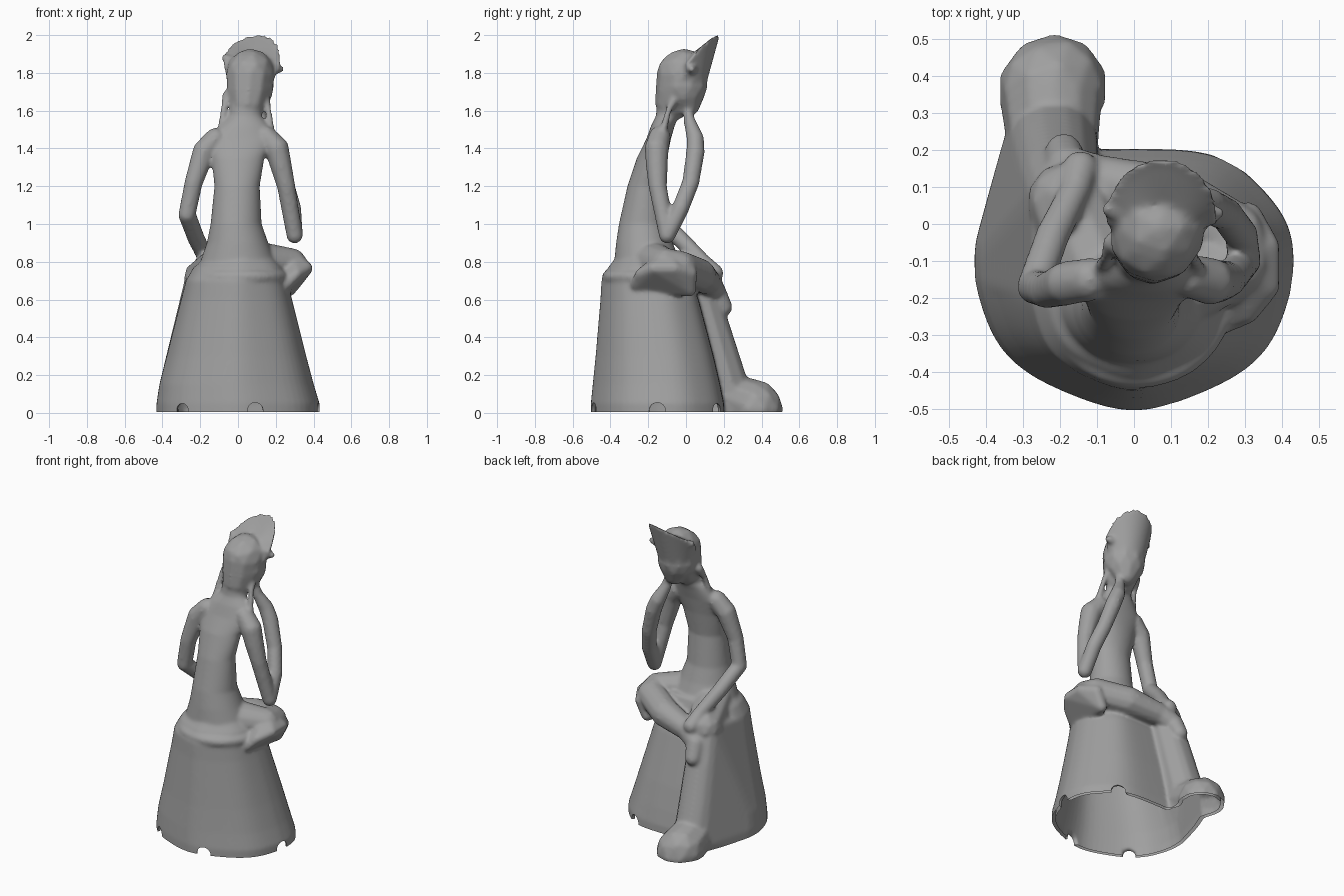
import bpy, bmesh
from math import sin, cos, pi
from mathutils import Vector, Matrix

old = bpy.data.objects.get("Cube")
if old:
    bpy.data.objects.remove(old)

clay = bpy.data.materials.new("grey_clay")
clay.use_nodes = True
GREY = (0.35, 0.35, 0.35, 1)
clay.diffuse_color = GREY
clay.node_tree.nodes["Principled BSDF"].inputs["Base Color"].default_value = GREY


def loft(bm, rings):
    """Bridge closed rings of points and cap both ends."""
    loops = [[bm.verts.new(p) for p in ring] for ring in rings]
    n = len(loops[0])
    for a, b in zip(loops, loops[1:]):
        for i in range(n):
            j = (i + 1) % n
            bm.faces.new((a[i], a[j], b[j], b[i]))
    bm.faces.new(loops[0][::-1])
    bm.faces.new(loops[-1])


def limb(bm, points, inset=0):
    """Run overlapping balls along (x, y, z, radius) points."""
    for a, b in zip(points, points[1:]):
        a, b = Vector(a), Vector(b)
        steps = max(2, int((b - a).xyz.length / (0.2 * min(a.w, b.w))))
        for i in range(steps + 1):
            p = a.lerp(b, i / steps)
            bmesh.ops.create_icosphere(bm, subdivisions=2, radius=p.w - inset,
                                       matrix=Matrix.Translation(p.xyz))


def drape(bm, balls, points=(), inset=0):
    """Stretch a convex cloth over balls and loose points."""
    cloth = bmesh.new()
    for x, y, z, r in balls:
        bmesh.ops.create_icosphere(cloth, subdivisions=2, radius=r - inset,
                                   matrix=Matrix.Translation((x, y, z)))
    for p in points:
        cloth.verts.new(p)
    hull = bmesh.ops.convex_hull(cloth, input=cloth.verts[:])
    faces = [f for f in hull["geom"] if isinstance(f, bmesh.types.BMFace)]
    copies = {}
    for f in faces:
        for v in f.verts:
            if v not in copies:
                copies[v] = bm.verts.new(v.co)
    for f in faces:
        bm.faces.new([copies[v] for v in f.verts])
    cloth.free()


def oval(z, x0, x1, y0, y1, inset=0, front=1.0, back=1.0, folds=0.0):
    """Horizontal oval within the given limits, squarer or slimmer by exponent."""
    ring = []
    for i in range(64):
        a = 2 * pi * i / 64
        c, s = cos(a), sin(a)
        e = front if s > 0 else back
        k = 1 + folds * sin(7 * a)
        c = abs(c) ** e * (1 if c > 0 else -1)
        s = abs(s) ** e * (1 if s > 0 else -1)
        ring.append(((x0 + x1) / 2 + k * c * ((x1 - x0) / 2 - inset),
                     (y0 + y1) / 2 + k * s * ((y1 - y0) / 2 - inset), z))
    return ring


def skirt(inset=0):
    return [oval(*r, inset=inset, front=.8, back=1.06, folds=.012) for r in SKIRT]


def flank(rings):
    """Skirt points on the side that the standing leg pulls forward."""
    return [p for ring in rings for p in ring if p[0] < -.1 and p[1] > -.2]


SKIRT = [(-0.05, -.43, .43, -.5, .21), (.05, -.43, .43, -.5, .205),
         (.15, -.415, .4, -.49, .185), (.3, -.375, .36, -.475, .15),
         (.6, -.3, .285, -.45, .07), (.7, -.275, .26, -.445, .03),
         (.77, -.235, .24, -.41, 0), (.82, -.17, .2, -.37, -.02)]
TORSO = [(.7, -.22, .24, -.4, 0), (.8, -.2, .2, -.38, -.03), (.9, -.165, .16, -.37, -.07),
         (1, -.145, .125, -.355, -.1), (1.2, -.125, .115, -.31, -.12),
         (1.35, -.14, .14, -.26, -.1), (1.45, -.16, .19, -.21, -.08),
         (1.52, -.1, .16, -.185, -.06), (1.57, -.045, .125, -.16, -.04), (1.66, -.04, .12, -.15, .02)]
SHIN = [(-.19, .06, .68, .1), (-.21, .12, .5, .1), (-.22, .19, .25, .11),
        (-.22, .24, .05, .125)]
FOOT = [(-.22, .24, .08, .13), (-.225, .36, .035, .145), (-.215, .37, .02, .145)]

# Draped seat, torso and standing leg
fig = bmesh.new()
shell = skirt()
loft(fig, shell)
loft(fig, [oval(*r) for r in TORSO])
drape(fig, SHIN, flank(shell[:6]))
limb(fig, FOOT)
limb(fig, [(-.07, -.2, .78, .13), (-.18, .06, .71, .11)])

# Waist roll around the back
limb(fig, [(.01 + .225 * cos(a), -.2 + .21 * sin(a), .72, .036)
           for a in [pi + pi * i / 16 for i in range(17)]])

# Crossed leg with hanging foot
limb(fig, [(.06, -.2, .8, .12), (.28, -.11, .79, .085), (.27, -.03, .77, .09),
           (.1, .07, .73, .09), (-.1, .12, .69, .07), (-.18, .155, .64, .06), (-.19, .195, .56, .052)])

# Cloth awning over the bent knee
drape(fig, [(.36, -.06, .765, .035), (.36, -.17, .765, .035), (.31, .02, .74, .04),
            (.27, .02, .65, .035), (.25, -.26, .68, .035), (.31, -.24, .735, .03),
            (.24, -.12, .66, .04), (.28, -.1, .81, .06)])

# Arm resting on the ankle
limb(fig, [(-.12, -.15, 1.45, .06), (-.18, -.16, 1.385, .062), (-.235, -.18, 1.22, .05),
           (-.27, -.17, 1.05, .048), (-.22, -.03, .92, .047), (-.16, .09, .8, .043),
           (-.145, .15, .74, .05)])

# Arm propped on the knee, hand at the chin
limb(fig, [(.15, -.14, 1.46, .06), (.205, -.155, 1.4, .066), (.225, -.155, 1.32, .06),
           (.255, -.15, 1.2, .05), (.3, -.1, .94, .045), (.29, -.03, 1.08, .047),
           (.25, .025, 1.22, .047), (.2, .05, 1.38, .05), (.17, .05, 1.45, .047),
           (.13, .02, 1.54, .033), (.12, .01, 1.6, .025)])

# Head, hair over the nape and long ear lobes
limb(fig, [(.065, -.01, 1.8, .13), (.065, -.015, 1.73, .13), (.075, .01, 1.63, .065)])
limb(fig, [(.06, -.03, 1.79, .128), (.055, -.045, 1.71, .118), (.05, -.07, 1.64, .095)])
for x, out in ((-.055, -1), (.14, 1)):
    limb(fig, [(x, -.05, 1.68, .03), (x + .02 * out, -.09, 1.61, .017), (x + .035 * out, -.12, 1.5, .02)])
limb(fig, [(-.04, .03, 1.86, .03), (-.07, .04, 1.88, .02)])
limb(fig, [(.19, .03, 1.82, .03), (.225, .03, 1.82, .02)])

# Flared crest rising from the head to a peak at the brow
crest = []
for i in range(25):
    a = pi * (1.02 - 1.04 * i / 24)
    c, s = cos(a), max(sin(a), 0)
    low = Vector((.065 + .12 * c, -.01 + .12 * sin(a), 1.75))
    high = Vector((.075 + .155 * c, .01 + .17 * sin(a), 1.85 + .155 * s ** .75 + .03 * c * s))
    inner = Vector((.065 + .05 * c, -.01 + .07 * s, 1.88 + .035 * s))
    core = Vector((.065 + .04 * c, -.01 + .04 * sin(a), 1.75))
    lip = high.lerp(inner, .2) - Vector((0, 0, .004))
    crest.append([low, high, lip, inner, core])
loft(fig, crest)

# Hollow underside with small notches in the hem
hollow = bmesh.new()
rings = skirt(.022)[:5]
loft(hollow, [[(x, y, -.2) for x, y, z in rings[0]]] + rings)
drape(hollow, SHIN[1:], flank(rings), inset=.024)
limb(hollow, FOOT + [(-.22, .365, -.1, .145)], inset=.024)
for x, y, r in ((-.29, -.39, .04), (.09, -.48, .045), (.42, -.15, .045), (.27, .17, .04)):
    limb(hollow, [(x * .8, y * .8, .012, r), (x * 1.15, y * 1.15, .012, r)])


def fused(name, bm, smooth):
    """Weld the overlapping parts into one skin."""
    bmesh.ops.recalc_face_normals(bm, faces=bm.faces)
    mesh = bpy.data.meshes.new(name)
    bm.to_mesh(mesh)
    bm.free()
    ob = bpy.data.objects.new(name, mesh)
    bpy.context.collection.objects.link(ob)
    weld = ob.modifiers.new("weld", "REMESH")
    weld.mode = "VOXEL"
    weld.voxel_size = .01
    soft = ob.modifiers.new("soften", "SMOOTH")
    soft.factor = .5
    soft.iterations = smooth
    return ob


figure = fused("seated_figure", fig, 8)
cutter = fused("hollow_cutter", hollow, 3)
cutter.hide_render = True
cut = figure.modifiers.new("hollow", "BOOLEAN")
cut.operation = "DIFFERENCE"
cut.object = cutter

# Bake the modifiers, then trim the hem level
deps = bpy.context.evaluated_depsgraph_get()
mesh = bpy.data.meshes.new_from_object(figure.evaluated_get(deps))
figure.modifiers.clear()
figure.data = mesh
bpy.data.objects.remove(cutter)
bm = bmesh.new()
bm.from_mesh(mesh)
bmesh.ops.bisect_plane(bm, geom=bm.verts[:] + bm.edges[:] + bm.faces[:],
                       plane_co=(0, 0, .005), plane_no=(0, 0, 1), clear_inner=True)
bm.to_mesh(mesh)
bm.free()
mesh.materials.clear()
mesh.materials.append(clay)
bpy.context.view_layer.objects.active = figure
figure.select_set(True)
bpy.ops.object.shade_smooth_by_angle(angle=1.0)
